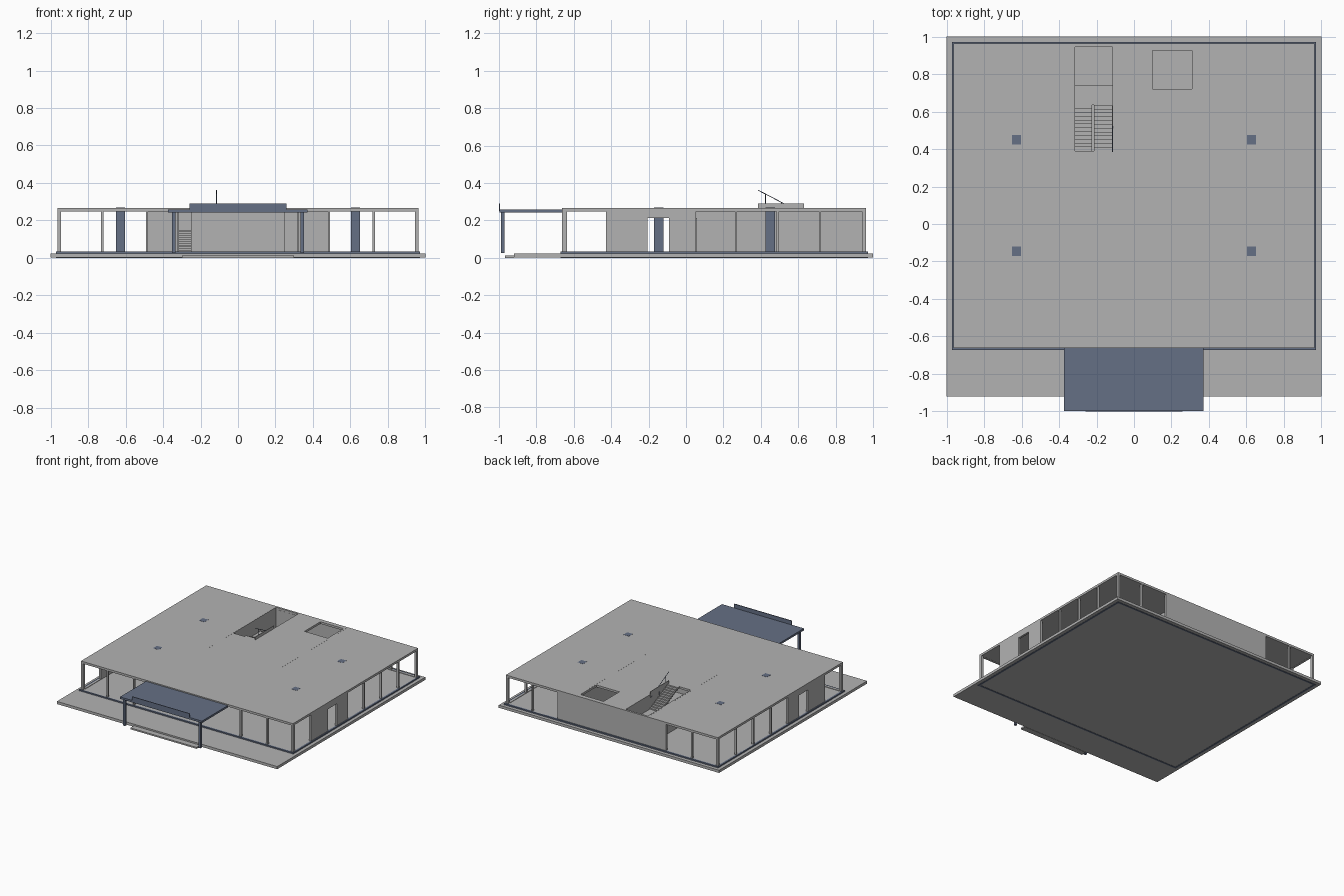
import bpy, bmesh
from mathutils import Vector

cube = bpy.data.objects.get("Cube")
if cube:
    bpy.data.objects.remove(cube)


def material(name, rgb):
    m = bpy.data.materials.new(name)
    m.use_nodes = True
    m.diffuse_color = (*rgb, 1)
    m.node_tree.nodes["Principled BSDF"].inputs["Base Color"].default_value = (*rgb, 1)
    return m


GREY = material("concrete grey", (0.45, 0.45, 0.45))
BLUE = material("steel blue", (0.13, 0.16, 0.235))


def finish(name, bm, mat):
    bmesh.ops.recalc_face_normals(bm, faces=bm.faces)
    mesh = bpy.data.meshes.new(name)
    bm.to_mesh(mesh)
    bm.free()
    mesh.materials.append(mat)
    ob = bpy.data.objects.new(name, mesh)
    bpy.context.collection.objects.link(ob)
    return ob


def box(name, x, y, z, mat=GREY):
    bm = bmesh.new()
    bmesh.ops.create_cube(bm, size=1)
    for v in bm.verts:
        v.co = [lo + (c + 0.5) * (hi - lo) for c, (lo, hi) in zip(v.co, (x, y, z))]
    return finish(name, bm, mat)


def pierced(name, u, v, holes, place, depth, mat=GREY):
    """Rectangular plate u by v with rectangular holes, thickened along depth."""
    us = sorted({*u, *(c for h in holes for c in h[0])})
    vs = sorted({*v, *(c for h in holes for c in h[1])})
    bm = bmesh.new()
    grid = {(a, b): bm.verts.new(place(a, b)) for a in us for b in vs}
    for a, a2 in zip(us, us[1:]):
        for b, b2 in zip(vs, vs[1:]):
            ca, cb = (a + a2) / 2, (b + b2) / 2
            if not any(h[0][0] < ca < h[0][1] and h[1][0] < cb < h[1][1] for h in holes):
                bm.faces.new([grid[k] for k in ((a, b), (a2, b), (a2, b2), (a, b2))])
    bmesh.ops.delete(bm, geom=[w for w in bm.verts if not w.link_faces], context="VERTS")
    new = bmesh.ops.extrude_face_region(bm, geom=bm.faces[:])["geom"]
    bmesh.ops.translate(bm, vec=Vector(depth),
                        verts=[g for g in new if isinstance(g, bmesh.types.BMVert)])
    return finish(name, bm, mat)


def bar(name, start, end, radius, mat):
    start, end = Vector(start), Vector(end)
    bm = bmesh.new()
    bmesh.ops.create_cone(bm, cap_ends=True, segments=6, radius1=radius,
                          radius2=radius, depth=(end - start).length)
    ob = finish(name, bm, mat)
    ob.location = (start + end) / 2
    ob.rotation_euler = (end - start).to_track_quat("Z", "Y").to_euler()
    return ob


FLOOR, CEIL, ROOF = 0.03, 0.25, 0.267
HX, Y0, Y1 = 0.962, -0.662, 0.962
WALL = 0.018

# Ground slab, entrance step and floor
box("ground_slab", (-1, 1), (-0.92, 1), (0.002, 0.024))
box("entrance_step", (-0.3, 0.3), (-0.967, -0.92), (0, 0.012))
box("floor", (-0.96, 0.96), (-0.66, 0.96), (0.02, FLOOR))
pierced("plinth_rail", (-0.972, 0.972), (-0.672, 0.972),
        [((-0.957, 0.957), (-0.657, 0.957))],
        lambda a, b: (a, b, 0), (0, 0, 0.034), BLUE)

# Roof with stairwell and shaft openings
pierced("roof", (-HX, HX), (Y0, Y1),
        [((-0.315, -0.115), (0.39, 0.945)), ((0.1, 0.31), (0.72, 0.925))],
        lambda a, b: (a, b, CEIL), (0, 0, ROOF - CEIL))

# Facades: two glazed bays at each end of the front and back
glass = (FLOOR + 0.004, CEIL - 0.001)
ends = [((s[0], s[1]), glass) for s in
        ((-0.945, -0.731), (-0.719, -0.491), (0.491, 0.719), (0.731, 0.945))]
pierced("back_facade", (-HX, HX), (FLOOR, CEIL), ends,
        lambda a, b: (a, Y1, b), (0, -WALL, 0))
pierced("front_facade", (-HX, HX), (FLOOR, CEIL), ends + [((-0.479, 0.479), glass)],
        lambda a, b: (a, Y0, b), (0, WALL, 0))

# Side facades: open front bay, doorway in a solid stretch, four rear bays
bays = [((a, b), glass) for a, b in
        ((-0.637, -0.428), (0.053, 0.261), (0.273, 0.484), (0.496, 0.71), (0.722, 0.94))]
bays.append(((-0.207, -0.09), (FLOOR, 0.212)))
for side, s in (("left", 1), ("right", -1)):
    pierced(side + "_facade", (Y0, Y1), (FLOOR, CEIL), bays,
            lambda a, b: (s * HX, a, b), (-s * WALL, 0, 0))
    # Core side walls and columns that reach the roof surface
    box(side + "_core_wall", sorted((s * 0.316, s * 0.326)), (0.055, 0.945), (FLOOR, ROOF + 0.0005))
    for place, y in (("front", -0.145), ("rear", 0.45)):
        box(f"{side}_{place}_column", (s * 0.627 - 0.025, s * 0.627 + 0.025),
            (y - 0.025, y + 0.025), (FLOOR, ROOF + 0.001), BLUE)
    # Canopy posts
    box(side + "_canopy_post", (s * 0.342 - 0.009, s * 0.342 + 0.009),
        (-0.988, -0.97), (0.026, 0.245), BLUE)

# Service core front wall with its door
box("core_front_wall", (-0.252, 0.25), (0.055, 0.067), (FLOOR, CEIL))
box("core_door", (-0.068, 0.066), (0.051, 0.056), (FLOOR, 0.212))
box("stairwell_wall", (-0.113, -0.103), (0.39, 0.945), (FLOOR, CEIL))

# Entrance canopy with raised front board
box("canopy", (-0.373, 0.371), (-0.997, Y0), (0.242, 0.258), BLUE)
box("canopy_board", (-0.26, 0.258), (-1, -0.994), (0.25, 0.291), BLUE)

# Two-flight stair with a half landing
STEPS, MID, YA, YB = 12, 0.15, 0.39, 0.635
rise = (MID - FLOOR) / STEPS
run = (YB - YA) / STEPS
for i in range(STEPS):
    y, z = YA + i * run, FLOOR + (i + 1) * rise
    box(f"lower_step_{i + 1}", (-0.314, -0.225), (y, y + run), (z - rise * 1.2, z))
    z = MID + (i + 1) * (ROOF - MID) / STEPS
    y = YB - i * run
    box(f"upper_step_{i + 1}", (-0.213, -0.116), (y - run, y), (z - rise * 1.2, z))
box("stair_landing", (-0.314, -0.116), (YB, 0.74), (MID - 0.012, MID))

# Stair balustrade
box("stair_curb", (-0.117, -0.113), (0.385, 0.63), (CEIL, 0.291))
bar("handrail", (-0.115, 0.385, 0.362), (-0.115, 0.62, 0.24), 0.002, BLUE)
for i, (y, z) in enumerate(((0.425, 0.34), (0.51, 0.296))):
    bar(f"handrail_post_{i + 1}", (-0.115, y, 0.22), (-0.115, y, z), 0.002, BLUE)
